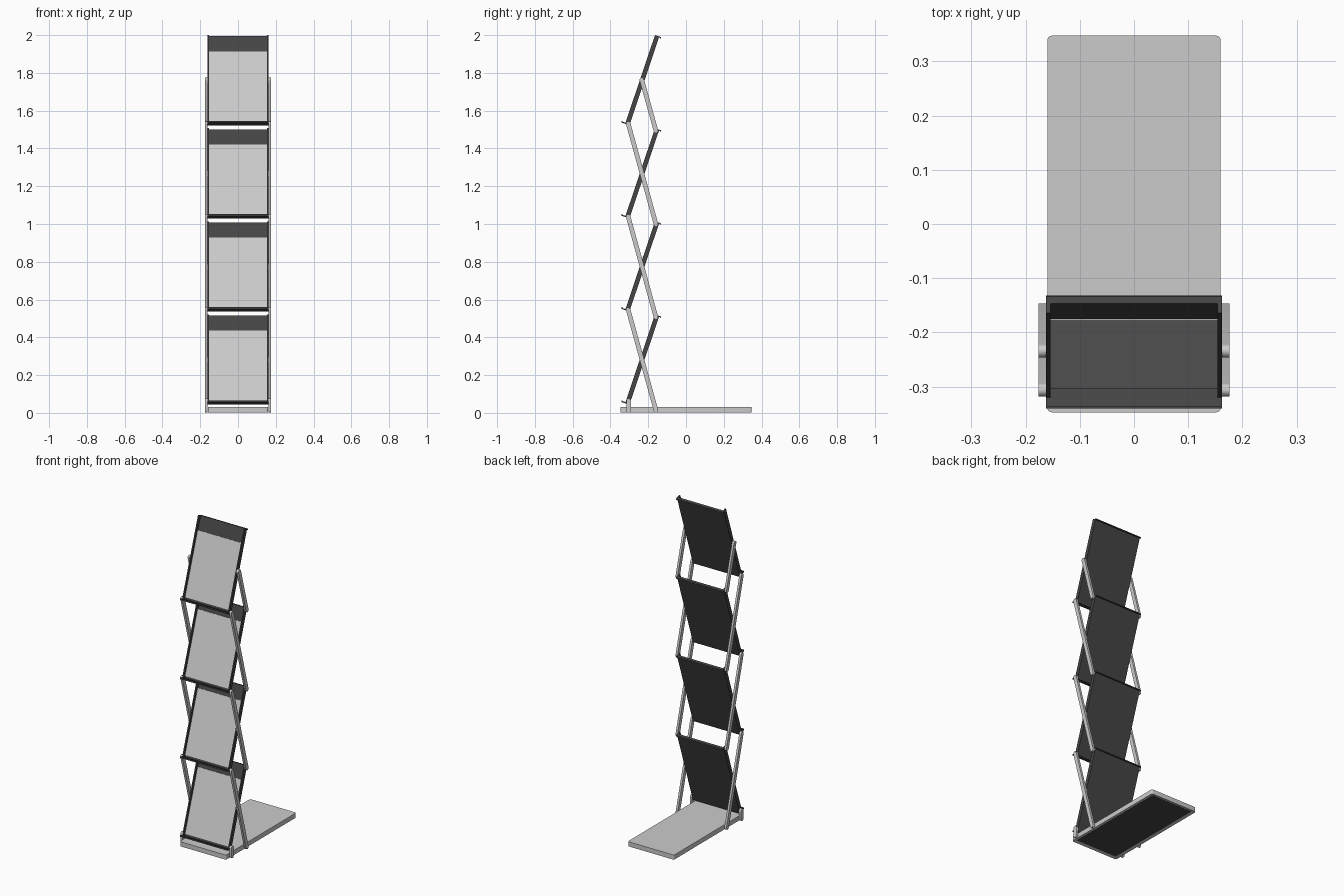
import bpy, bmesh, math
from mathutils import Vector, Matrix

if "Cube" in bpy.data.objects:
    bpy.data.objects.remove(bpy.data.objects["Cube"])

TILT = math.radians(-18.6)   # lean of every display panel
STEP = 0.493                 # vertical spacing of the tiers
LENGTH = 0.49                # panel length along its slope
Y_FRONT, Y_BACK = -0.309, -0.159

dark = bpy.data.materials.new("dark_plastic")
dark.diffuse_color = (0.06, 0.06, 0.06, 1)
dark.use_nodes = True
dark.node_tree.nodes["Principled BSDF"].inputs["Base Color"].default_value = dark.diffuse_color


def extrude_x(name, profile, x0, x1, mat=None):
    """Extrude a closed (y, z) profile from x0 to x1."""
    bm = bmesh.new()
    face = bm.faces.new([bm.verts.new((x0, y, z)) for y, z in profile])
    ext = bmesh.ops.extrude_face_region(bm, geom=[face])
    moved = [g for g in ext["geom"] if isinstance(g, bmesh.types.BMVert)]
    bmesh.ops.translate(bm, verts=moved, vec=(x1 - x0, 0, 0))
    return finish(name, bm, mat)


def finish(name, bm, mat=None):
    bmesh.ops.recalc_face_normals(bm, faces=bm.faces)
    me = bpy.data.meshes.new(name)
    bm.to_mesh(me)
    bm.free()
    ob = bpy.data.objects.new(name, me)
    bpy.context.collection.objects.link(ob)
    if mat:
        me.materials.append(mat)
    return ob


def smooth(ob):
    bpy.ops.object.select_all(action='DESELECT')
    ob.select_set(True)
    bpy.context.view_layer.objects.active = ob
    bpy.ops.object.shade_smooth_by_angle(angle=math.radians(30))


def box_profile(y0, y1, z0, z1):
    return [(y0, z0), (y1, z0), (y1, z1), (y0, z1)]


def arm(name, a, b, r=0.012, n=10):
    """Round-ended flat bar between two (y, z) pivots, on both sides."""
    a, b = Vector(a), Vector(b)
    ang = math.atan2((b - a).y, (b - a).x)
    pts = []
    for c, start in ((b, ang - math.pi / 2), (a, ang + math.pi / 2)):
        for i in range(n + 1):
            t = start + math.pi * i / n
            pts.append((c.x + r * math.cos(t), c.y + r * math.sin(t)))
    for side, s in (("right", 1), ("left", -1)):
        smooth(extrude_x(f"{name}_{side}", pts, s * 0.1622, s * 0.176))


# Base: rounded slab with a recessed underside
bm = bmesh.new()
bmesh.ops.create_cube(bm, size=1, matrix=Matrix.Translation((0, 0, 0.0165))
                      @ Matrix.Diagonal((0.32, 0.695, 0.029, 1)))
upright = [e for e in bm.edges if abs(e.verts[0].co.z - e.verts[1].co.z) > 0.01]
bmesh.ops.bevel(bm, geom=upright, offset=0.009, segments=5, profile=0.5,
                affect='EDGES')
bottom = min(bm.faces, key=lambda f: f.calc_center_median().z)
bmesh.ops.inset_region(bm, faces=[bottom], thickness=0.018)
bmesh.ops.translate(bm, verts=bottom.verts[:], vec=(0, 0, 0.004))
smooth(finish("base", bm))
extrude_x("base_underside_mat", box_profile(-0.329, 0.329, 0.0055, 0.0085),
          -0.1415, 0.1415, dark)

# Sheet profile: back panel, top hook bent backward, bottom lip bent forward
L = LENGTH
sheet = [(0.012, -0.006), (0.012, L - 0.005), (0.018, L - 0.005),
         (0.021, L - 0.009), (0.024, L - 0.006), (0.020, L),
         (0.006, L), (0.006, 0.0), (-0.028, 0.0), (-0.030, 0.004),
         (-0.034, 0.003), (-0.031, -0.006)]

# Four tiers, each a bent sheet, two side rails and a clear-pocket pane
for k in range(4):
    parts = [
        extrude_x(f"panel_sheet_{k+1}", sheet, -0.162, 0.162, dark),
        extrude_x(f"rail_right_{k+1}", box_profile(-0.012, 0.0118, -0.003, L),
                  0.154, 0.1619, dark),
        extrude_x(f"rail_left_{k+1}", box_profile(-0.012, 0.0118, -0.003, L),
                  -0.1619, -0.154, dark),
        extrude_x(f"pocket_pane_{k+1}", box_profile(0.002, 0.0055, 0.012, 0.404),
                  -0.154, 0.154),
    ]
    for ob in parts:
        ob.location = (0, Y_FRONT, 0.053 + STEP * k)
        ob.rotation_euler = (TILT, 0, 0)

# Scissor arms crossing behind the panels
for k in range(1, 4):
    z = 0.054 + STEP * k
    arm(f"scissor_arm_{k}", (Y_FRONT + 0.003, z - 0.001), (Y_BACK, z - 0.534))

# Half-length arm at the top and short upright link at the bottom
arm("top_half_arm", (-0.234, 1.763), (Y_BACK, 1.493))
arm("bottom_link", (-0.304, 0.013), (-0.304, 0.064))
